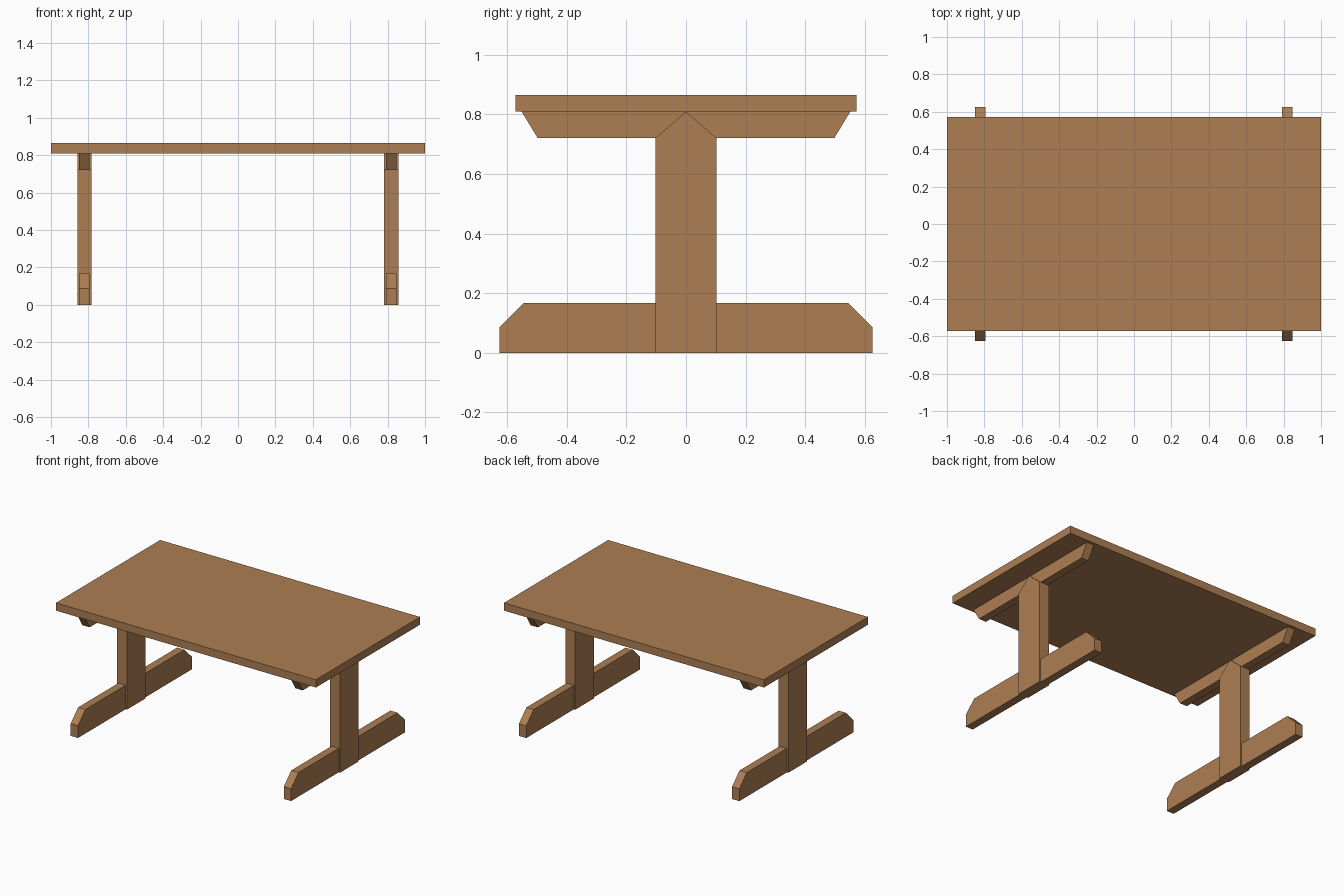
import bpy
import bmesh

if "Cube" in bpy.data.objects:
    bpy.data.objects.remove(bpy.data.objects["Cube"])

wood = bpy.data.materials.new("wood")
wood.diffuse_color = (0.42, 0.21, 0.085, 1.0)
wood.use_nodes = True
wood.node_tree.nodes["Principled BSDF"].inputs["Base Color"].default_value = wood.diffuse_color


def extrude_x(name, profile, cx, half):
    """Extrude a closed (y, z) outline along x, centred on cx."""
    bm = bmesh.new()
    face = bm.faces.new([bm.verts.new((cx - half, y, z)) for y, z in profile])
    moved = bmesh.ops.extrude_face_region(bm, geom=[face])["geom"]
    verts = [g for g in moved if isinstance(g, bmesh.types.BMVert)]
    bmesh.ops.translate(bm, verts=verts, vec=(2 * half, 0, 0))
    bmesh.ops.recalc_face_normals(bm, faces=bm.faces)
    mesh = bpy.data.meshes.new(name)
    bm.to_mesh(mesh)
    bm.free()
    mesh.materials.append(wood)
    obj = bpy.data.objects.new(name, mesh)
    bpy.context.collection.objects.link(obj)
    return obj


def symmetric(half_profile):
    """Mirror a +y half outline across y = 0 into a closed outline."""
    return half_profile + [(-y, z) for y, z in reversed(half_profile) if y > 0]


# Outlines seen from the side
top = symmetric([(0.572, 0.81), (0.572, 0.864)])
foot = symmetric([(0.626, 0.0), (0.626, 0.086), (0.545, 0.167)])
post = symmetric([(0.102, 0.0), (0.102, 0.721), (0.0, 0.809)])
beam = symmetric([(0.498, 0.721), (0.552, 0.81)])

# Table top
extrude_x("table_top", top, 0, 1.0)

# Two trestles: foot, pointed post, support beam
for side, x in (("left", -0.821), ("right", 0.819)):
    extrude_x(side + "_foot", foot, x, 0.028)
    extrude_x(side + "_post", post, x, 0.038)
    extrude_x(side + "_support_beam", beam, x, 0.028)
